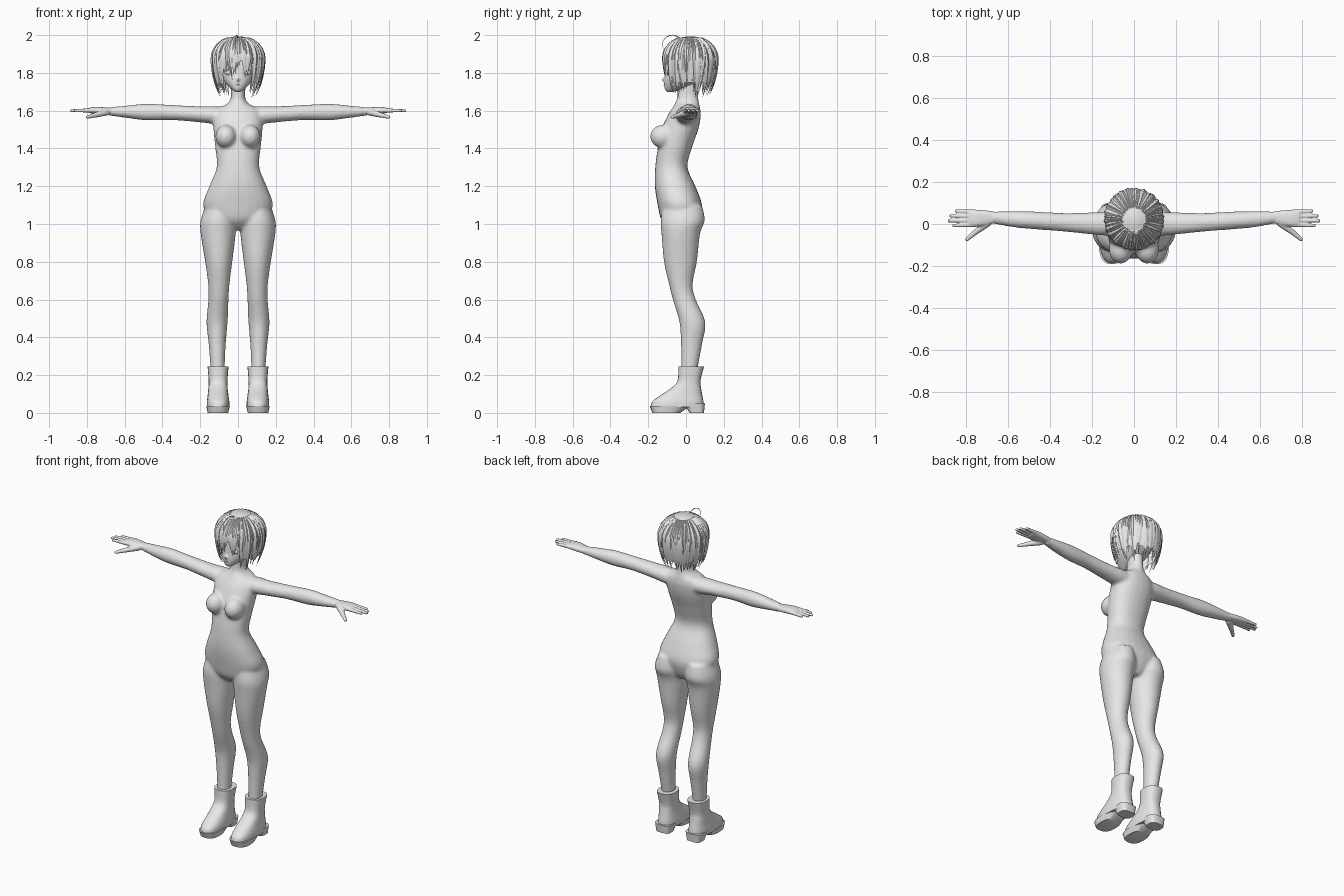
import bpy, bmesh, random
from math import sin, cos, pi, copysign
from mathutils import Vector, Matrix

random.seed(4)
if "Cube" in bpy.data.objects:
    bpy.data.objects.remove(bpy.data.objects["Cube"])

grey = bpy.data.materials.new("plain_grey")
grey.use_nodes = True
grey.diffuse_color = (0.8, 0.8, 0.8, 1)
grey.node_tree.nodes["Principled BSDF"].inputs["Base Color"].default_value = grey.diffuse_color


def finish(name, bm, voxel=0, mirror=False, smooth=0):
    """Turn a bmesh into an object, optionally fusing its parts."""
    bmesh.ops.recalc_face_normals(bm, faces=bm.faces)
    mesh = bpy.data.meshes.new(name)
    bm.to_mesh(mesh)
    bm.free()
    mesh.materials.append(grey)
    ob = bpy.data.objects.new(name, mesh)
    bpy.context.collection.objects.link(ob)
    bpy.ops.object.select_all(action='DESELECT')
    ob.select_set(True)
    bpy.context.view_layer.objects.active = ob
    bpy.ops.object.shade_smooth_by_angle(angle=0.8)
    if voxel:
        rem = ob.modifiers.new("fuse", 'REMESH')
        rem.mode = 'VOXEL'
        rem.voxel_size = voxel
        rem.use_smooth_shade = True
        sm = ob.modifiers.new("soften", 'SMOOTH')
        sm.factor = 0.5
        sm.iterations = smooth
    if mirror:
        ob.modifiers.new("mirror", 'MIRROR').use_mirror_merge = False
    return ob


def spline(rows, steps):
    """Catmull-Rom interpolation through rows of numbers."""
    out = []
    for i in range(len(rows) - 1):
        quad = [Vector(rows[min(max(j, 0), len(rows) - 1)]) for j in range(i - 1, i + 3)]
        a, b, c, d = quad
        for k in range(steps):
            t = k / steps
            out.append(0.5 * (2 * b + (c - a) * t + (2 * a - 5 * b + 4 * c - d) * t * t
                              + (3 * b - a - 3 * c + d) * t ** 3))
    return out + [Vector(rows[-1])]


def loft(bm, rows, axis='z', n=24, power=1.0, sides=(1,), steps=4):
    """Rows are (position, u min, u max, v min, v max) along an axis."""
    for s in sides:
        rings = []
        for t, u0, u1, v0, v1 in spline(rows, steps):
            ring = []
            for k in range(n):
                a = 2 * pi * k / n
                cu, cv = (copysign(abs(f) ** power, f) for f in (cos(a), sin(a)))
                u, v = (u0 + u1 + (u1 - u0) * cu) / 2, (v0 + v1 + (v1 - v0) * cv) / 2
                p = (u, v, t) if axis == 'z' else (t, u, v)
                ring.append(bm.verts.new((p[0] * s, p[1], p[2])))
            rings.append(ring)
        for r, q in zip(rings, rings[1:]):
            for k in range(n):
                bm.faces.new((r[k], r[(k + 1) % n], q[(k + 1) % n], q[k]))
        bm.faces.new(rings[0][::-1])
        bm.faces.new(rings[-1])


def ball(bm, centre, scale):
    m = Matrix.Translation(centre) @ Matrix.Diagonal((*scale, 1))
    bmesh.ops.create_uvsphere(bm, u_segments=20, v_segments=14, radius=1, matrix=m)


def tube(bm, start, end, r0, r1):
    """Rounded finger made from overlapping balls."""
    a, b = Vector(start), Vector(end)
    for k in range(13):
        r = r0 + (r1 - r0) * k / 12
        ball(bm, a.lerp(b, k / 12), (r, r, r))


BOTH = (1, -1)

# Body: torso and neck, legs and arms fused into one smooth skin
bm = bmesh.new()
loft(bm, [(0.97, -.04, .04, -.08, .04), (1.02, -.14, .14, -.13, .07), (1.1, -.185, .185, -.15, .085),
          (1.2, -.152, .152, -.165, .05), (1.3, -.113, .113, -.163, .008), (1.4, -.12, .12, -.15, .03),
          (1.5, -.13, .13, -.13, .065), (1.57, -.13, .13, -.1, .078), (1.61, -.11, .11, -.075, .075),
          (1.635, -.06, .06, -.06, .07), (1.67, -.038, .038, -.048, .065), (1.76, -.038, .038, -.045, .06)],
     power=0.9)
loft(bm, [(1.1, .03, .17, -.12, .085), (1.02, .012, .198, -.135, .1), (.95, .012, .198, -.13, .075),
          (.8, .03, .174, -.117, .058), (.68, .045, .158, -.09, .035), (.6, .05, .157, -.07, .052),
          (.48, .055, .167, -.035, .103), (.36, .065, .155, -.027, .085), (.2, .072, .143, -.025, .055)],
     sides=BOTH)
loft(bm, [(.05, -.05, .06, 1.53, 1.615), (.13, -.055, .06, 1.53, 1.624), (.2, -.05, .055, 1.538, 1.623),
          (.35, -.035, .053, 1.55, 1.63), (.48, -.025, .06, 1.548, 1.637), (.58, -.015, .062, 1.56, 1.628),
          (.69, .005, .06, 1.575, 1.617)], axis='x', sides=BOTH)
for s in BOTH:
    ball(bm, (.064 * s, -.122, 1.463), (.056, .068, .062))
finish("body", bm, voxel=.009, smooth=7)

# Hands: palm, four fingers and a thumb
bm = bmesh.new()
loft(bm, [(.66, .006, .058, 1.578, 1.615), (.7, -.005, .064, 1.58, 1.617), (.75, -.013, .068, 1.583, 1.62),
          (.79, -.01, .067, 1.588, 1.615)], axis='x', power=0.8)
for k, tip in enumerate((.868, .89, .882, .855)):
    y = -.003 + k * .02
    tube(bm, (.76, y, 1.602), (tip - .008, y * 1.15 - .004, 1.6), .012, .0085)
tube(bm, (.7, .005, 1.592), (.758, -.04, 1.576), .019, .013)
tube(bm, (.758, -.04, 1.576), (.797, -.073, 1.566), .013, .009)
finish("hands", bm, voxel=.004, mirror=True, smooth=2)

# Ankle boots with separate soles and heels
bm = bmesh.new()
loft(bm, [(.245, .05, .161, -.04, .095), (.17, .056, .155, -.045, .077), (.13, .055, .157, -.08, .08),
          (.09, .05, .161, -.14, .087), (.06, .046, .165, -.178, .092), (.03, .046, .165, -.188, .092)],
     power=0.8)
finish("boot_uppers", bm, mirror=True)
bm = bmesh.new()
loft(bm, [(0, .052, .16, -.178, -.03), (.036, .043, .168, -.192, .02)], power=0.75, steps=1)
loft(bm, [(0, .06, .153, .018, .095), (.05, .05, .162, -.01, .1)], power=0.6, steps=1)
finish("boot_soles", bm, mirror=True)

# Head with a small nose
bm = bmesh.new()
loft(bm, [(1.698, -.012, .012, -.1, -.075), (1.715, -.036, .036, -.113, -.01), (1.75, -.07, .07, -.116, .06),
          (1.79, -.09, .09, -.112, .11), (1.84, -.1, .1, -.108, .13), (1.9, -.1, .1, -.1, .13),
          (1.96, -.06, .06, -.05, .09)], power=0.95)
ball(bm, (0, -.114, 1.764), (.009, .014, .013))
finish("head", bm, voxel=.006, smooth=3)

# Eyes and lips as shallow raised shapes
bm = bmesh.new()
for s in BOTH:
    ball(bm, (.045 * s, -.094, 1.803), (.022, .008, .014))
ball(bm, (0, -.113, 1.735), (.014, .005, .003))
finish("eyes_and_lips", bm)


def scalp(angle, z, puff=1.0):
    """Point on the hair surface; angle 0 faces the front."""
    h = (z - 1.87) / (.124 if z > 1.87 else .27)
    r = max(0, 1 - h * h) ** 0.5 * puff
    return Vector((.134 * r * sin(angle), .022 - .14 * r * cos(angle), z))


def away(angle):
    """Angular distance from the front."""
    return abs((angle + pi) % (2 * pi) - pi)


# Hair shell, short over the face and long at the back
bm = bmesh.new()
grid, n = [], 48
for k in range(n):
    a = 2 * pi * k / n
    low = 1.865 if away(a) < 0.75 else 1.75
    grid.append([bm.verts.new(scalp(a, 1.994 - (1.994 - low) * (j / 14) ** 1.7)) for j in range(15)])
for k in range(n):
    p, q = grid[k], grid[(k + 1) % n]
    for j in range(14):
        bm.faces.new((p[j], p[j + 1], q[j + 1], q[j]))
bmesh.ops.remove_doubles(bm, verts=bm.verts, dist=.0005)
finish("hair_shell", bm)


def lock(bm, angle, top, tip, width, puff, sweep):
    """One pointed strand with a diamond section lying on the hair surface."""
    rings, steps = [], 9
    for j in range(steps + 1):
        t = j / steps
        a = angle + sweep * t * t
        p = scalp(a, top + (tip - top) * t ** 1.5, puff)
        side = Vector((cos(a), sin(a), 0))
        out = Vector((sin(a), -cos(a), .25))
        w = width * (0.3 + 0.7 * min(1, 2.5 * t)) * (1 - t ** 3) + .0006
        d = .009 * (1 - t * t) + .0006
        rings.append([bm.verts.new(p + v) for v in (side * w, out * d, -side * w, -out * d)])
    for r, q in zip(rings, rings[1:]):
        for k in range(4):
            bm.faces.new((r[k], r[(k + 1) % 4], q[(k + 1) % 4], q[k]))
    bm.faces.new(rings[0])
    bm.faces.new(rings[-1])


# Hair strands in layers: fringe, side locks, back
bm = bmesh.new()
for layer, (count, lift) in enumerate(((34, 0), (30, .025), (22, -.02))):
    for k in range(count):
        a = 2 * pi * (k + layer / 3) / count
        f = away(a)
        if f < 0.62:
            tip = 1.795 + lift + random.uniform(-.012, .02)
        elif f < 1.2:
            tip = 1.7 + lift + random.uniform(-.015, .02)
        else:
            tip = 1.695 + lift + random.uniform(-.01, .03)
        lock(bm, a, 1.985, tip, random.uniform(.014, .02), 1 + .02 * layer + random.uniform(-.01, .02),
             random.uniform(-.16, .16))
finish("hair_strands", bm)

# Single curled strand standing up from the crown
curve = bpy.data.curves.new("stray_strand", 'CURVE')
curve.dimensions = '3D'
curve.bevel_depth = .003
curve.bevel_resolution = 2
sp = curve.splines.new('NURBS')
path = [(0, -.03, 1.98), (-.004, -.05, 2.0), (-.01, -.085, 2.003), (-.014, -.12, 1.98),
        (-.016, -.128, 1.95), (-.014, -.118, 1.925)]
sp.points.add(len(path) - 1)
for i, (pt, co) in enumerate(zip(sp.points, path)):
    pt.co = (*co, 1)
    pt.radius = 1 - 0.15 * i
sp.use_endpoint_u = True
sp.order_u = 4
curve.materials.append(grey)
bpy.context.collection.objects.link(bpy.data.objects.new("stray_strand", curve))
